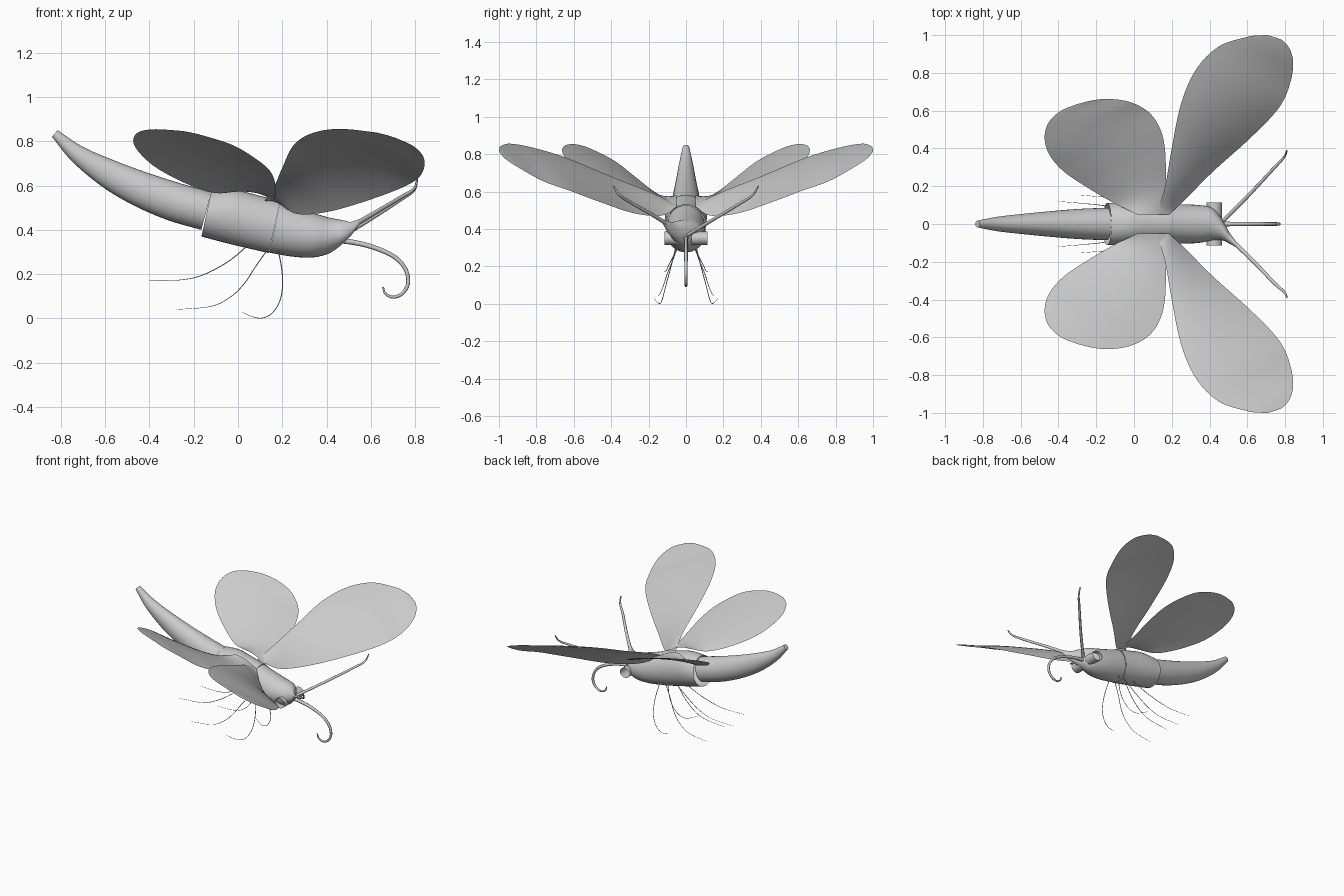
import bpy, bmesh, math
from mathutils import Vector

if "Cube" in bpy.data.objects:
    bpy.data.objects.remove(bpy.data.objects["Cube"], do_unlink=True)

grey = bpy.data.materials.new("body grey")
grey.use_nodes = True
grey.diffuse_color = (0.6, 0.6, 0.6, 1)
grey.node_tree.nodes["Principled BSDF"].inputs["Base Color"].default_value = (0.6, 0.6, 0.6, 1)


def smooth_path(points, steps=6):
    """Catmull-Rom curve through the points."""
    p = [Vector(q) for q in points]
    p = [2 * p[0] - p[1]] + p + [2 * p[-1] - p[-2]]
    out = []
    for i in range(1, len(p) - 2):
        a, b, c, d = p[i - 1:i + 3]
        for s in range(steps):
            t = s / steps
            out.append(0.5 * (2 * b + (c - a) * t + (2 * a - 5 * b + 4 * c - d) * t * t
                              + (3 * b - a - 3 * c + d) * t ** 3))
    return out + [p[-2]]


def loft(name, rows, closed, cap_start=False, cap_end=False, angle=40):
    """Skin a list of equal-length point rows."""
    bm = bmesh.new()
    grid = [[bm.verts.new(v) for v in row] for row in rows]
    n = len(grid[0])
    for r, s in zip(grid, grid[1:]):
        for i in range(n if closed else n - 1):
            j = (i + 1) % n
            bm.faces.new((r[i], r[j], s[j], s[i]))
    if cap_start:
        bm.faces.new(grid[0])
    if cap_end:
        bm.faces.new(grid[-1])
    bmesh.ops.recalc_face_normals(bm, faces=bm.faces)
    mesh = bpy.data.meshes.new(name)
    bm.to_mesh(mesh)
    bm.free()
    mesh.materials.append(grey)
    obj = bpy.data.objects.new(name, mesh)
    bpy.context.collection.objects.link(obj)
    bpy.ops.object.select_all(action="DESELECT")
    obj.select_set(True)
    bpy.context.view_layer.objects.active = obj
    bpy.ops.object.shade_smooth_by_angle(angle=math.radians(angle))
    return obj


def body_part(name, sections, cap_start=False, cap_end=False, sides=32):
    """Sections: underside x, z, top x, z, half width and optional sideways shift."""
    low = smooth_path([(s[0], s[4], s[1]) for s in sections])
    high = smooth_path([(s[2], s[4], s[3]) for s in sections])
    shift = smooth_path([(s[5] if len(s) > 5 else 0, 0, 0) for s in sections])
    rows = []
    for a, b, c in zip(low, high, shift):
        mid, half, width = (a + b) / 2, (b - a) / 2, a.y
        mid.y = c.x
        rows.append([mid + half * math.cos(u) + Vector((0, width * math.sin(u), 0))
                     for u in (math.tau * k / sides for k in range(sides))])
    loft(name, rows, True, cap_start, cap_end)


def tube(name, points, radii):
    """Tapered round strand; radii are spread evenly over the points."""
    path = smooth_path(points)
    curve = bpy.data.curves.new(name, "CURVE")
    curve.dimensions = "3D"
    curve.bevel_depth = 1
    curve.bevel_resolution = 2
    curve.use_fill_caps = True
    spline = curve.splines.new("POLY")
    spline.points.add(len(path) - 1)
    for i, (pt, v) in enumerate(zip(spline.points, path)):
        f = i / (len(path) - 1) * (len(radii) - 1)
        k = min(int(f), len(radii) - 2)
        pt.co = (*v, 1)
        pt.radius = radii[k] + (radii[k + 1] - radii[k]) * (f - k)
    spline.use_smooth = True
    curve.materials.append(grey)
    obj = bpy.data.objects.new(name, curve)
    bpy.context.collection.objects.link(obj)


def wing(name, edge_a, edge_b, arch, side):
    """Thin sheet between two edges meeting at the tip, arched most near the root."""
    rows = []
    pairs = list(zip(smooth_path(edge_a), smooth_path(edge_b)))
    for i, (a, b) in enumerate(pairs):
        lift = arch * (a - b).length * (1 - i / (len(pairs) - 1))
        row = []
        for k in range(13):
            t = k / 12
            v = a.lerp(b, t)
            row.append((v.x, v.y * side, v.z + lift * 4 * t * (1 - t)))
        rows.append(row)
    obj = loft(name, rows, False)
    mod = obj.modifiers.new("thickness", "SOLIDIFY")
    mod.thickness = 0.002
    mod.offset = 0
    mod.use_rim = False


# Body; the snout swings to one side and runs into a feeler
body_part("abdomen", [
    (-0.84, 0.82, -0.815, 0.85, 0.018), (-0.75, 0.71, -0.70, 0.775, 0.038),
    (-0.62, 0.6, -0.55, 0.71, 0.054), (-0.48, 0.515, -0.40, 0.655, 0.068),
    (-0.32, 0.445, -0.26, 0.61, 0.08), (-0.166, 0.4, -0.12, 0.57, 0.086)], True)
body_part("thorax", [
    (-0.165, 0.37, -0.12, 0.576, 0.112), (-0.06, 0.342, -0.02, 0.582, 0.112),
    (0.04, 0.318, 0.09, 0.556, 0.108), (0.14, 0.295, 0.19, 0.53, 0.106)])
body_part("head", [
    (0.142, 0.297, 0.19, 0.527, 0.104), (0.24, 0.28, 0.28, 0.495, 0.104),
    (0.33, 0.275, 0.36, 0.47, 0.1), (0.40, 0.289, 0.415, 0.455, 0.088),
    (0.445, 0.315, 0.455, 0.447, 0.066, -0.018), (0.478, 0.342, 0.482, 0.442, 0.046, -0.045),
    (0.51, 0.374, 0.508, 0.436, 0.028, -0.078), (0.55, 0.425, 0.545, 0.448, 0.012, -0.115)],
    False, True)

# Eyes: short open drums
for side, label in ((1, "left"), (-1, "right")):
    rows = [[(0.425 + 0.04 * math.cos(a), side * y, 0.35 + 0.036 * math.sin(a))
             for a in (math.tau * k / 24 for k in range(24))] for y in (0.03, 0.115)]
    loft(label + "_eye", rows, True)

# Feelers and proboscis
tube("slim_antenna", [(0.43, -0.02, 0.35), (0.47, 0.015, 0.371), (0.6, 0.145, 0.45),
                      (0.74, 0.295, 0.54), (0.795, 0.355, 0.58), (0.81, 0.388, 0.63)],
     [0.011, 0.01, 0.008, 0.004])
tube("snout_antenna", [(0.54, -0.107, 0.431), (0.64, -0.205, 0.49), (0.74, -0.31, 0.55),
                       (0.795, -0.36, 0.585), (0.81, -0.388, 0.63)],
     [0.012, 0.01, 0.009, 0.007, 0.004])
tube("proboscis", [(0.44, 0, 0.352), (0.5, 0, 0.347), (0.6, 0, 0.325), (0.7, 0, 0.282),
                   (0.755, 0, 0.225), (0.768, 0, 0.16), (0.742, 0, 0.113), (0.70, 0, 0.096),
                   (0.665, 0, 0.113), (0.655, 0, 0.142)], [0.013, 0.01, 0.008, 0.004])

# Legs and wings, mirrored left and right
legs = {
    "front": [(0.18, 0.05, 0.32), (0.2, 0.08, 0.2), (0.195, 0.107, 0.1), (0.16, 0.125, 0.03),
              (0.11, 0.138, 0.002), (0.06, 0.156, 0.01), (0.02, 0.17, 0.028)],
    "middle": [(0.14, 0.04, 0.32), (0.08, 0.07, 0.235), (0.03, 0.1, 0.16), (-0.03, 0.12, 0.1),
               (-0.12, 0.138, 0.055), (-0.28, 0.153, 0.04)],
    "rear": [(0.05, 0.03, 0.335), (-0.04, 0.065, 0.26), (-0.15, 0.095, 0.2),
             (-0.25, 0.107, 0.175), (-0.4, 0.12, 0.17)]}
fore_trailing = [(0.12, 0.05, 0.53), (0.165, 0.2, 0.6), (0.2, 0.4, 0.68), (0.25, 0.64, 0.78),
                 (0.33, 0.82, 0.834), (0.45, 0.94, 0.855), (0.6, 0.99, 0.842),
                 (0.66, 0.998, 0.83), (0.71, 1.0, 0.815)]
fore_leading = [(0.185, 0.05, 0.52), (0.27, 0.13, 0.472), (0.42, 0.28, 0.485),
                (0.62, 0.46, 0.545), (0.77, 0.62, 0.605), (0.83, 0.76, 0.655),
                (0.84, 0.88, 0.72), (0.795, 0.965, 0.775), (0.71, 1.0, 0.815)]
hind_inner = [(0.165, 0.05, 0.53), (0.168, 0.2, 0.56), (0.165, 0.38, 0.62), (0.14, 0.5, 0.67),
              (0.08, 0.59, 0.72), (-0.02, 0.645, 0.78), (-0.14, 0.662, 0.82),
              (-0.23, 0.652, 0.842), (-0.3, 0.635, 0.85)]
hind_outer = [(0.02, 0.05, 0.58), (-0.1, 0.108, 0.567), (-0.23, 0.183, 0.608),
              (-0.37, 0.277, 0.682), (-0.45, 0.37, 0.755), (-0.473, 0.46, 0.805),
              (-0.45, 0.54, 0.84), (-0.385, 0.6, 0.853), (-0.3, 0.635, 0.85)]
for side, label in ((1, "left"), (-1, "right")):
    for place, path in legs.items():
        tube(f"{label}_{place}_leg", [(x, side * y, z) for x, y, z in path],
             [0.0025, 0.002, 0.0008])
    wing(label + "_forewing", fore_trailing, fore_leading, 0.1, side)
    wing(label + "_hindwing", hind_inner, hind_outer, 0.07, side)
